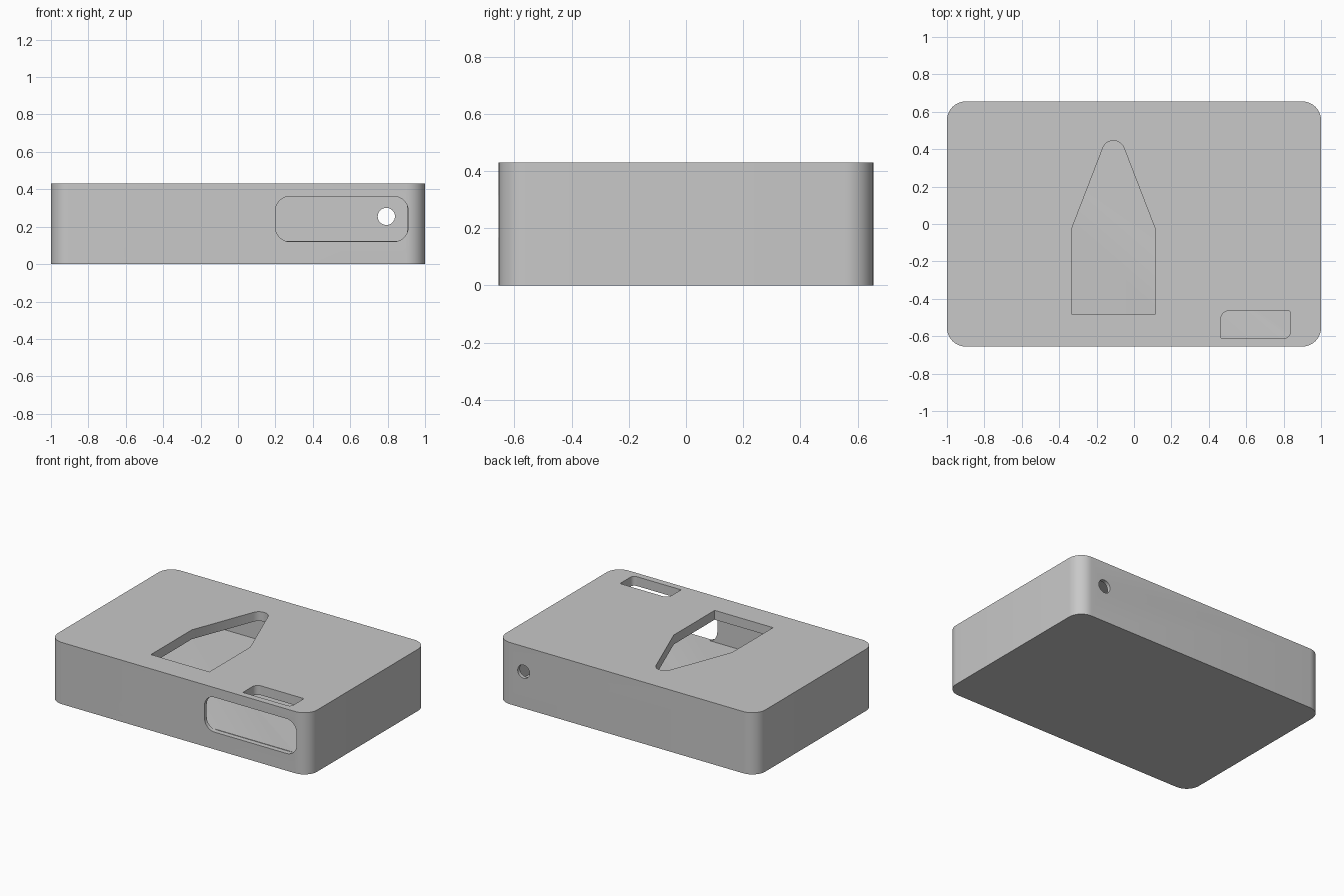
import bpy
import bmesh
import math
from mathutils import Vector, Matrix

cube = bpy.data.objects.get("Cube")
if cube:
    bpy.data.objects.remove(cube, do_unlink=True)

gray = bpy.data.materials.new("light gray plastic")
gray.use_nodes = True
COLOR = (0.58, 0.58, 0.58, 1)
gray.diffuse_color = COLOR
gray.node_tree.nodes["Principled BSDF"].inputs["Base Color"].default_value = COLOR


def fillet(corners, steps=10):
    """Round each (x, y, radius) corner of a counter-clockwise convex outline."""
    out = []
    for i, (x, y, r) in enumerate(corners):
        p = Vector((x, y))
        if r == 0:
            out.append(p)
            continue
        a = (Vector(corners[i - 1][:2]) - p).normalized()
        b = (Vector(corners[(i + 1) % len(corners)][:2]) - p).normalized()
        half = a.angle(b) / 2
        center = p + (a + b).normalized() * r / math.sin(half)
        start = p + a * r / math.tan(half) - center
        sweep = math.pi - 2 * half
        for k in range(steps + 1):
            out.append(center + Matrix.Rotation(sweep * k / steps, 2) @ start)
    return out


def rect(x0, x1, y0, y1, radii):
    """Rectangle outline with radii in the order SW, SE, NE, NW."""
    pts = [(x0, y0), (x1, y0), (x1, y1), (x0, y1)]
    return fillet([(x, y, r) for (x, y), r in zip(pts, radii)])


def prism(name, outline, lo, hi, facing_front=False):
    """Extrude an outline along z, or along y when it is drawn in x-z."""
    bm = bmesh.new()
    place = (lambda p: (p.x, lo, p.y)) if facing_front else (lambda p: (p.x, p.y, lo))
    face = bm.faces.new([bm.verts.new(place(p)) for p in outline])
    move = (0, hi - lo, 0) if facing_front else (0, 0, hi - lo)
    geom = bmesh.ops.extrude_face_region(bm, geom=[face])["geom"]
    bmesh.ops.translate(bm, vec=move, verts=[v for v in geom if isinstance(v, bmesh.types.BMVert)])
    bmesh.ops.recalc_face_normals(bm, faces=bm.faces[:])
    mesh = bpy.data.meshes.new(name)
    bm.to_mesh(mesh)
    bm.free()
    mesh.materials.append(gray)
    obj = bpy.data.objects.new(name, mesh)
    bpy.context.collection.objects.link(obj)
    return obj


# Rounded outer case
case = prism("case", rect(-1, 1, -0.655, 0.655, [0.1] * 4), 0, 0.43)

# Inner chamber and the openings that lead into it
arrow = fillet([(-0.335, -0.48, 0), (0.115, -0.48, 0), (0.115, -0.03, 0),
                (-0.11, 0.5525, 0.06), (-0.335, -0.03, 0)])
hole = [Vector((0.793 + 0.046 * math.cos(t), 0.255 + 0.046 * math.sin(t)))
        for t in (math.tau * k / 32 for k in range(32))]
cutters = [
    prism("chamber_cutter", rect(-0.903, 0.903, -0.63, 0.63, [0] * 4), 0.123, 0.365),
    prism("arrow_cutter", arrow, 0.3, 0.5),
    prism("slot_cutter", rect(0.465, 0.835, -0.61, -0.465, [0, 0.03, 0.01, 0.04]), 0.3, 0.5),
    prism("front_window_cutter", rect(0.2, 0.91, 0.12, 0.362, [0.078] * 4), -0.75, -0.62, True),
    prism("back_hole_cutter", hole, 0.55, 0.75, True),
]

bpy.ops.object.select_all(action="DESELECT")
bpy.context.view_layer.objects.active = case
case.select_set(True)
for cutter in cutters:
    mod = case.modifiers.new(cutter.name, "BOOLEAN")
    mod.operation = "DIFFERENCE"
    mod.solver = "EXACT"
    mod.object = cutter
    bpy.ops.object.modifier_apply(modifier=mod.name)
for cutter in cutters:
    bpy.data.objects.remove(cutter, do_unlink=True)

bpy.ops.object.shade_smooth_by_angle(angle=math.radians(30))
